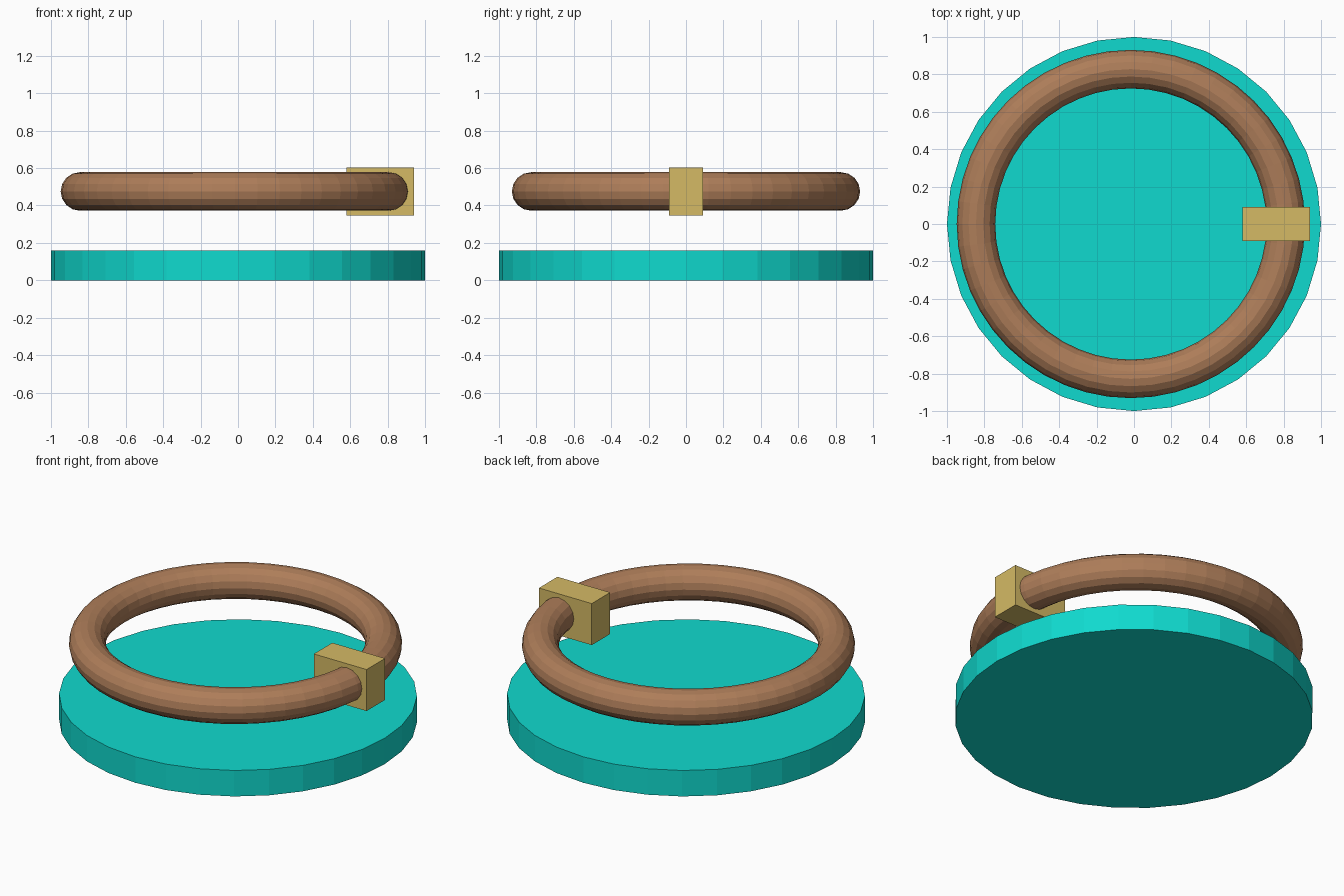
import bpy
import math

if "Cube" in bpy.data.objects:
    bpy.data.objects.remove(bpy.data.objects["Cube"])


def material(name, color):
    m = bpy.data.materials.new(name)
    m.diffuse_color = (*color, 1.0)
    m.use_nodes = True
    m.node_tree.nodes["Principled BSDF"].inputs["Base Color"].default_value = m.diffuse_color
    return m


def finish(name, mat):
    ob = bpy.context.object
    ob.name = name
    ob.data.materials.append(mat)
    return ob


teal = material("teal", (0.005, 0.70, 0.62))
brown = material("brown", (0.42, 0.205, 0.10))
gold = material("gold", (0.66, 0.49, 0.13))

# Round base plate, 32 flat sides
bpy.ops.mesh.primitive_cylinder_add(vertices=32, radius=1.0, depth=0.16,
                                    location=(0, 0, 0.08))
finish("base_plate", teal)

# Floating ring above the plate
bpy.ops.mesh.primitive_torus_add(major_segments=48, minor_segments=16,
                                 major_radius=0.828, minor_radius=0.103,
                                 location=(-0.017, 0, 0.475))
finish("ring", brown)

# Clasp block around the ring on the right side
bpy.ops.mesh.primitive_cube_add(size=1, location=(0.76, 0, 0.474))
clasp = finish("clasp", gold)
clasp.scale = (0.36, 0.18, 0.256)
